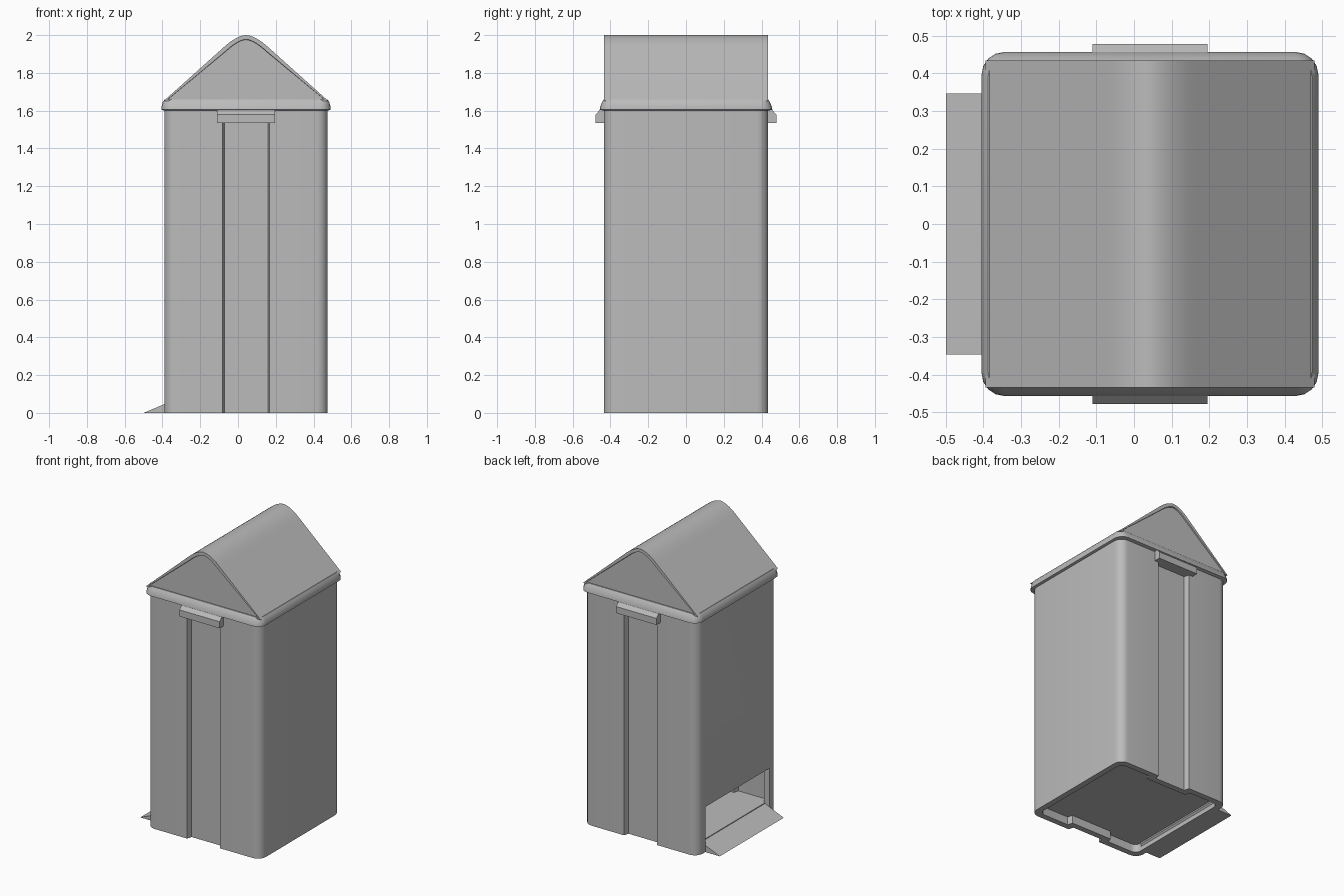
import bpy, bmesh, math
from mathutils import Vector

cube = bpy.data.objects.get("Cube")
if cube:
    bpy.data.objects.remove(cube)

CX = 0.0425  # centre line of the bin, offset by the pedal

grey = bpy.data.materials.new("light_grey")
grey.use_nodes = True
colour = (0.5, 0.5, 0.5, 1)
grey.diffuse_color = colour
grey.node_tree.nodes["Principled BSDF"].inputs["Base Color"].default_value = colour


def finish(bm, name, angle=30):
    bmesh.ops.recalc_face_normals(bm, faces=bm.faces)
    mesh = bpy.data.meshes.new(name)
    bm.to_mesh(mesh)
    bm.free()
    obj = bpy.data.objects.new(name, mesh)
    bpy.context.collection.objects.link(obj)
    mesh.materials.append(grey)
    bpy.ops.object.select_all(action="DESELECT")
    obj.select_set(True)
    bpy.context.view_layer.objects.active = obj
    bpy.ops.object.shade_smooth_by_angle(angle=math.radians(angle))
    return obj


def outline(hx, hy, radius, groove=0.0, half_groove=0.125, segs=6):
    """Rounded rectangle, optionally with a groove in the front and back."""
    pts = []
    for quarter, (sx, sy) in enumerate([(1, 1), (-1, 1), (-1, -1), (1, -1)]):
        for i in range(segs + 1):
            a = math.pi / 2 * (quarter + i / segs)
            pts.append((CX + sx * (hx - radius) + radius * math.cos(a),
                        sy * (hy - radius) + radius * math.sin(a)))
        if groove and quarter in (0, 2):
            s = 1 if quarter == 0 else -1
            for x, d in [(half_groove, 0), (half_groove - 0.01, groove),
                         (0.01 - half_groove, groove), (-half_groove, 0)]:
                pts.append((CX + s * x, s * (hy - d)))
    return pts


def add_loop(bm, pts, z):
    return [bm.verts.new((x, y, z)) for x, y in pts]


def bridge(bm, a, b):
    n = len(a)
    for i in range(n):
        j = (i + 1) % n
        bm.faces.new((a[i], a[j], b[j], b[i]))


def prism(name, profile, axis_map, low, high):
    """Extrude a 2D profile between two positions along one axis."""
    bm = bmesh.new()
    a = [bm.verts.new(axis_map(u, v, low)) for u, v in profile]
    b = [bm.verts.new(axis_map(u, v, high)) for u, v in profile]
    bridge(bm, a, b)
    ends = [bm.faces.new(a), bm.faces.new(b)]
    bmesh.ops.recalc_face_normals(bm, faces=bm.faces)
    return bm, ends


def along_y(u, v, w):
    return (u, w, v)


def along_x(u, v, w):
    return (w, u, v)


# Hollow body with front and back grooves
bm = bmesh.new()
outer = outline(0.4325, 0.435, 0.06, 0.035)
inner = outline(0.3925, 0.395, 0.04, 0.035, 0.165)
loops = [add_loop(bm, p, z) for p, z in
         [(outer, 0), (outer, 1.62), (inner, 1.62), (inner, 0)]]
for i in range(4):
    bridge(bm, loops[i], loops[(i + 1) % 4])
body = finish(bm, "body")

# Opening in the side above the pedal
bm = bmesh.new()
bmesh.ops.create_cube(bm, size=1)
for v in bm.verts:
    v.co = Vector((-0.39 + v.co.x * 0.16, v.co.y * 0.695, 0.17 + v.co.z * 0.28))
cutter = finish(bm, "opening_cutter")
cutter.hide_render = True
cutter.hide_viewport = True
cutter.display_type = "WIRE"
cut = body.modifiers.new("pedal_opening", "BOOLEAN")
cut.operation = "DIFFERENCE"
cut.solver = "EXACT"
cut.object = cutter

# Raised floor inside the body
bm = bmesh.new()
plan = outline(0.40, 0.40, 0.04, 0.035, 0.16)
low, high = add_loop(bm, plan, 0.055), add_loop(bm, plan, 0.065)
bridge(bm, low, high)
bm.faces.new(low)
bm.faces.new(high)
finish(bm, "floor")

# Sloping foot pedal
bm, _ = prism("pedal", [(-0.5, 0), (-0.345, 0.065), (-0.345, 0.045), (-0.388, 0)],
              along_y, -0.347, 0.347)
finish(bm, "pedal", 20)

# Flared rim around the top of the body
bm = bmesh.new()
rim = [add_loop(bm, outline(hx, hy, r, segs=4), z) for hx, hy, r, z in
       [(0.435, 0.437, 0.06, 1.6), (0.4475, 0.457, 0.06, 1.605),
        (0.4475, 0.455, 0.06, 1.62), (0.441, 0.444, 0.05, 1.645),
        (0.43, 0.434, 0.04, 1.66)]]
for a, b in zip(rim, rim[1:]):
    bridge(bm, a, b)
bm.faces.new(rim[0])
bm.faces.new(rim[-1])
finish(bm, "rim", 40)

# Gabled lid with a rounded ridge and recessed end panels
profile = [(CX - 0.437, 1.65)]
steps = 14
half, shoulder = 0.12, 1.934
for i in range(steps + 1):
    t = 2 * i / steps - 1
    profile.append((CX + half * t, shoulder + 0.066 * (1 - abs(t) ** 1.7)))
profile.append((CX + 0.437, 1.65))
bm, ends = prism("lid", profile, along_y, -0.435, 0.435)
bmesh.ops.inset_individual(bm, faces=ends, thickness=0.022, depth=0)
bmesh.ops.inset_individual(bm, faces=ends, thickness=0.002, depth=-0.008)
finish(bm, "lid", 25)

# Grips under the rim, front and back
for side, name in [(-1, "front_grip"), (1, "back_grip")]:
    section = [(side * y, z) for y, z in
               [(0.39, 1.535), (0.478, 1.535), (0.478, 1.58), (0.45, 1.61), (0.39, 1.61)]]
    bm, _ = prism(name, section, along_x, CX - 0.153, CX + 0.153)
    finish(bm, name, 20)
